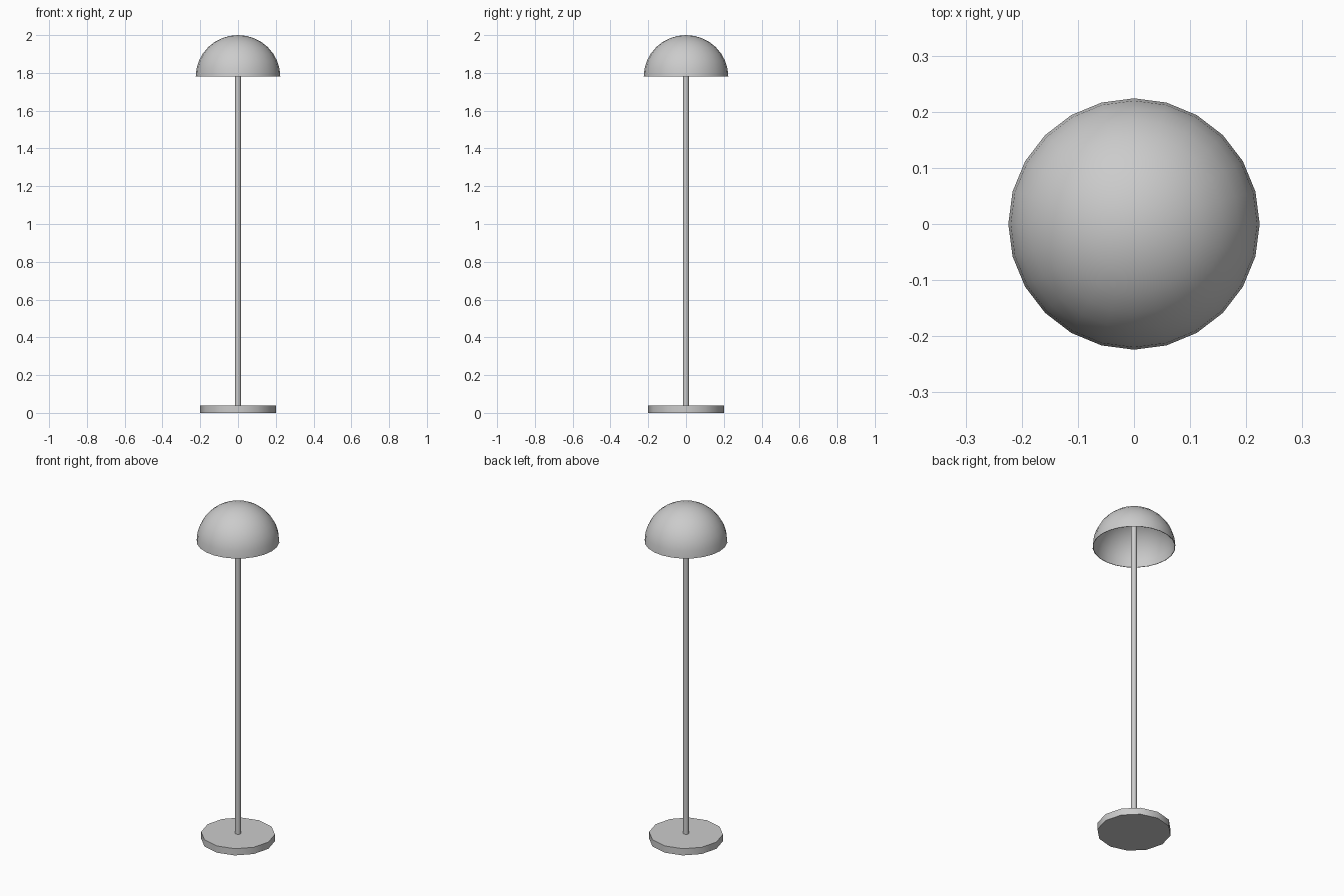
import bpy, bmesh, math

if "Cube" in bpy.data.objects:
    bpy.data.objects.remove(bpy.data.objects["Cube"])


def smooth(obj, angle=40):
    bpy.ops.object.select_all(action='DESELECT')
    obj.select_set(True)
    bpy.context.view_layer.objects.active = obj
    bpy.ops.object.shade_smooth_by_angle(angle=math.radians(angle))


def cylinder(name, radius, z0, z1, sides):
    bpy.ops.mesh.primitive_cylinder_add(vertices=sides, radius=radius, depth=z1 - z0,
                                        location=(0, 0, (z0 + z1) / 2))
    obj = bpy.context.object
    obj.name = name
    smooth(obj)
    return obj


def dome(name, radius, z, top, sides, rings, wall):
    # Outer wall down to the rim, then inner wall back up, spun around the axis
    def arc(r, h):
        steps = [math.pi / 2 * i / rings for i in range(rings + 1)]
        return [(r * math.sin(a), z + h * math.cos(a)) for a in steps]
    profile = arc(radius, top - z) + arc(radius - wall, top - z - wall)[::-1]
    bm = bmesh.new()
    verts = [bm.verts.new((r, 0, h)) for r, h in profile]
    edges = [bm.edges.new(pair) for pair in zip(verts, verts[1:])]
    bmesh.ops.spin(bm, geom=verts + edges, cent=(0, 0, 0), axis=(0, 0, 1),
                   angle=2 * math.pi, steps=sides, use_duplicate=False)
    bmesh.ops.remove_doubles(bm, verts=bm.verts, dist=0.0005)
    bmesh.ops.recalc_face_normals(bm, faces=bm.faces)
    mesh = bpy.data.meshes.new(name)
    bm.to_mesh(mesh)
    bm.free()
    obj = bpy.data.objects.new(name, mesh)
    bpy.context.collection.objects.link(obj)
    smooth(obj)
    return obj


# Foot disc
cylinder("base", 0.2, 0.0, 0.04, 12)
# Upright, running up into the shade
cylinder("pole", 0.016, 0.04, 1.98, 12)
# Hollow half-sphere shade
dome("shade", 0.224, 1.78, 2.0, 24, 8, 0.003)
